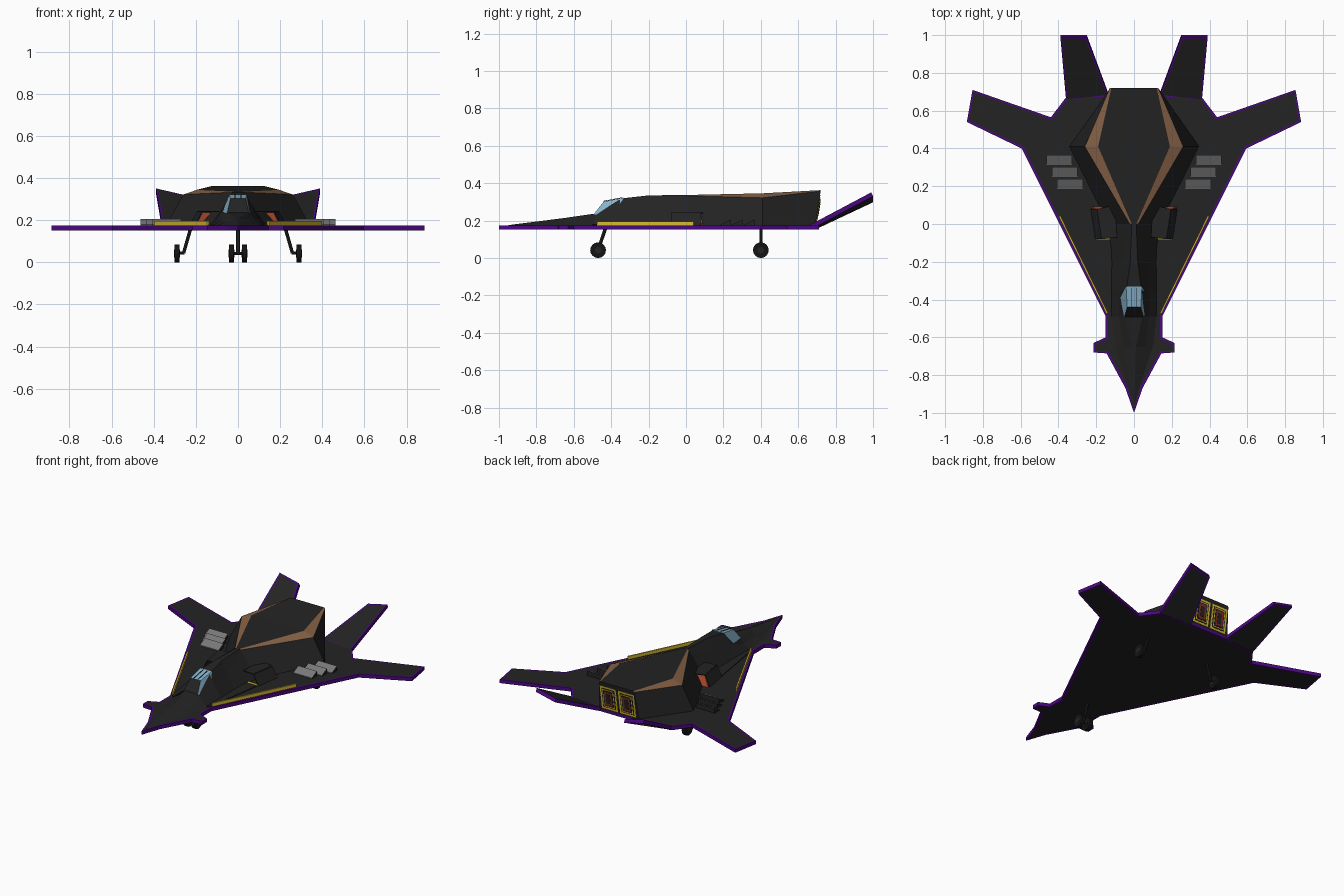
import bpy, bmesh
from math import pi
from mathutils import Vector

if "Cube" in bpy.data.objects:
    bpy.data.objects.remove(bpy.data.objects["Cube"])


def material(name, *rgb):
    m = bpy.data.materials.new(name)
    m.use_nodes = True
    m.diffuse_color = (*rgb, 1)
    bsdf = m.node_tree.nodes["Principled BSDF"]
    bsdf.inputs["Base Color"].default_value = (*rgb, 1)
    bsdf.inputs["Roughness"].default_value = 0.8
    return m


BLACK = material("hull black", .017, .017, .017)
INDIGO = material("edge indigo", .07, .002, .22)
BROWN = material("trim brown", .24, .12, .06)
GREY = material("vent grey", .19, .19, .19)
BLUE = material("glass blue", .24, .45, .60)
YELLOW = material("marking yellow", .70, .52, .03)
ORANGE = material("intake orange", .50, .08, .03)
RED = material("exhaust red", .25, .03, .02)
TYRE = material("tyre black", .007, .007, .007)


def finish(name, bm, mats, mirror=False):
    bmesh.ops.recalc_face_normals(bm, faces=bm.faces)
    me = bpy.data.meshes.new(name)
    bm.to_mesh(me)
    bm.free()
    for m in mats:
        me.materials.append(m)
    ob = bpy.data.objects.new(name, me)
    bpy.context.collection.objects.link(ob)
    if mirror:
        ob.modifiers.new("mirror", "MIRROR")
    return ob


def slab(name, pts, offset, mats, mirror=True, rim=0, rule=None):
    """Extrude a polygon by offset; with a rim, both broad faces get a border."""
    bm = bmesh.new()
    face = bm.faces.new([bm.verts.new(p) for p in pts])
    ext = bmesh.ops.extrude_face_region(bm, geom=[face], use_keep_orig=True)
    top = next(g for g in ext["geom"] if isinstance(g, bmesh.types.BMFace))
    bmesh.ops.translate(bm, vec=offset,
                        verts=[g for g in ext["geom"] if isinstance(g, bmesh.types.BMVert)])
    if rim:
        bmesh.ops.recalc_face_normals(bm, faces=bm.faces)
        broad = [face, top]
        for f in bm.faces:
            f.material_index = 0 if f in broad else 1
        ring = bmesh.ops.inset_individual(bm, faces=broad, thickness=rim)["faces"]
        for f in ring:
            f.material_index = 1
    if rule:
        bmesh.ops.recalc_face_normals(bm, faces=bm.faces)
        for f in bm.faces:
            f.material_index = rule(f)
    return finish(name, bm, mats, mirror)


# Flat lifting body with indigo rim
half = [(.045, -.87), (.145, -.685), (.215, -.68), (.215, -.63), (.15, -.60),
        (.15, -.49), (.595, .40), (.885, .54), (.855, .71), (.44, .565),
        (.36, .67), (.135, .69)]
outline = [(0, -1)] + half + [(-x, y) for x, y in reversed(half)]
slab("wing_plate", [(x, y, .152) for x, y in outline], (0, 0, .023),
     [BLACK, INDIGO], mirror=False, rim=.013)

# Raised tail fins
fin = slab("tail_fin", [(.36, .67, .155), (.39, 1, .33), (.25, 1, .298), (.135, .69, .152)],
           (0, -.01, .021), [BLACK, INDIGO], rim=.013)
for f in fin.data.polygons:
    if f.center.y < .70:
        f.material_index = 0

# Fuselage lofted from sections: y, base x, outer x z, inner x z
sections = [(-.95, .01, .006, .174, .002, .176),
            (-.65, .11, .06, .192, .01, .214),
            (-.49, .125, .08, .202, .045, .237),
            (-.35, .125, .075, .25, .04, .318),
            (-.20, .12, .06, .27, .02, .335),
            (0, .14, .022, .333, .012, .337),
            (.41, .345, .26, .322, .19, .346),
            (.72, .145, .128, .358, .12, .363)]
bm = bmesh.new()
rings = []
for y, b, ox, oz, ix, iz in sections:
    low = y - .03 if y > .5 else y
    right = [(b, low, .17), (ox, y, oz), (ix, y, iz)]
    rings.append([bm.verts.new(p) for p in
                  right + [(-x, yy, z) for x, yy, z in reversed(right)]])
for s, (a, c) in enumerate(zip(rings, rings[1:])):
    for i in range(6):
        j = (i + 1) % 6
        f = bm.faces.new((a[i], a[j], c[j], c[i]))
        f.material_index = int(s >= 5 and i in (1, 3))
bm.faces.new(rings[0])
bm.faces.new(rings[-1])
finish("fuselage", bm, [BLACK, BROWN])

# Canopy: dark front pane, blue top and side panes
bm = bmesh.new()
A, B, C, D = [[bm.verts.new((s * x, y, z)) for s in (1, -1)] for x, y, z in
              [(.052, -.495, .232), (.036, -.44, .302), (.042, -.33, .323), (.072, -.39, .24)]]
bm.faces.new((A[0], B[0], B[1], A[1]))
bm.faces.new((B[0], C[0], C[1], B[1])).material_index = 1
for s in (0, 1):
    bm.faces.new((A[s], D[s], C[s], B[s])).material_index = 1
finish("canopy", bm, [BLACK, BLUE])
for x in (.013,):
    slab("canopy_frame", [(x, -.44, .303), (x + .004, -.44, .303),
                          (x + .004, -.34, .322), (x, -.34, .322)], (0, 0, .003), [BLACK])

# Yellow stripe standing on the leading edge
slab("leading_stripe", [(.146, -.475, .174), (.398, .04, .174),
                        (.398, .04, .196), (.146, -.475, .196)], (-.008, .004, 0), [YELLOW])

# Intakes: open tunnel with orange back wall and yellow lip
slab("intake_roof", [(.09, -.07, .238), (.165, -.08, .238), (.19, .08, .238), (.10, .10, .238)],
     (0, 0, .006), [BLACK])
slab("intake_wall", [(.20, -.08, .172), (.225, .08, .172), (.19, .08, .242), (.165, -.08, .242)],
     (.006, 0, 0), [BLACK])
slab("intake_back", [(.10, .09, .174), (.225, .085, .174), (.19, .07, .236), (.10, .07, .236)],
     (0, .006, 0), [ORANGE])
slab("intake_lip", [(.12, -.082, .174), (.20, -.082, .174), (.20, -.072, .178), (.12, -.072, .178)],
     (0, 0, .004), [YELLOW])
# Low strake running from the intake to the nose
slab("strake", [(.12, -.50, .174), (.14, -.48, .174), (.20, -.09, .174), (.12, -.09, .174)],
     (0, 0, .006), [BLACK])

# Three wedge louvres per wing, grey on the sloping top
for i in range(3):
    x, y = .395 - i * .028, .335 - i * .064
    slab(f"wing_vent_{i + 1}",
         [(x - .068, y - .022, .174), (x - .068, y + .03, .174), (x - .068, y + .03, .206),
          (x - .068, y - .022, .180)], (.136, 0, 0), [BLACK, GREY],
         rule=lambda f: int(f.normal.z > .3 or f.normal.y < -.5))


# Exhaust panels on the sloping rear wall: nested frames
def rear_rect(w, h, lift):
    cx, cz = .066, .258
    return [(cx + sx * w, .69 + .03 * (cz + sz * h - .17) / .188 + lift, cz + sz * h)
            for sx, sz in ((-1, -1), (1, -1), (1, 1), (-1, 1))]


layers = [(.058, .078, YELLOW), (.046, .066, BLACK), (.040, .060, YELLOW),
          (.034, .054, BLACK), (.027, .046, RED), (.015, .033, BLACK)]
for i, (w, h, mat) in enumerate(layers):
    slab(f"exhaust_layer_{i + 1}", rear_rect(w, h, 0), (0, .002 + .0015 * i, 0), [mat])


# Landing gear
def rod(name, a, b, r, mats, sides=8, mirror=False):
    a, b = Vector(a), Vector(b)
    bm = bmesh.new()
    bmesh.ops.create_cone(bm, cap_ends=True, segments=sides, radius1=r, radius2=r,
                          depth=(b - a).length)
    bm.transform((b - a).to_track_quat("Z", "Y").to_matrix().to_4x4())
    bmesh.ops.translate(bm, vec=(a + b) / 2, verts=bm.verts)
    return finish(name, bm, mats, mirror)


def wheel(name, x, y):
    rod(name + "_tyre", (x - .012, y, .042), (x + .012, y, .042), .042, [TYRE], 16, True)
    rod(name + "_hub", (x - .014, y, .042), (x + .014, y, .042), .018, [BLACK], 10, True)


wheel("nose_wheel", .03, -.47)
wheel("main_wheel", .29, .40)
rod("nose_strut", (0, -.43, .16), (0, -.47, .042), .009, [BLACK])
rod("nose_axle", (-.03, -.47, .042), (.03, -.47, .042), .007, [BLACK])
rod("main_strut", (.225, .40, .16), (.258, .40, .045), .008, [BLACK], mirror=True)
rod("main_axle", (.255, .40, .045), (.29, .40, .045), .007, [BLACK], mirror=True)
